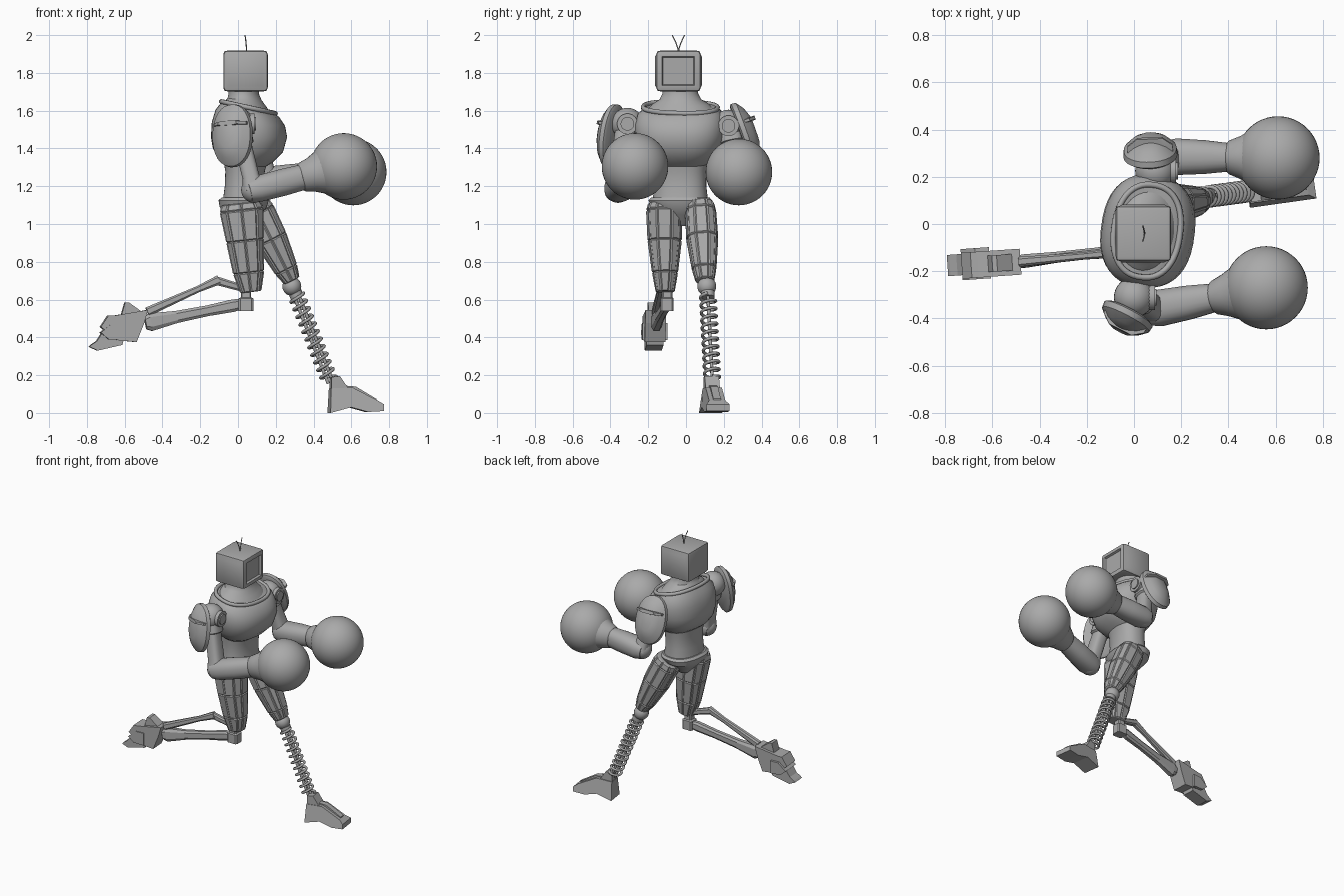
import bpy, bmesh
from math import sin, cos, pi, radians
from mathutils import Vector, Matrix

old = bpy.data.objects.get("Cube")
if old:
    bpy.data.objects.remove(old)

GREY = (0.4, 0.4, 0.4, 1)
mat = bpy.data.materials.new("plain grey")
mat.diffuse_color = GREY
mat.use_nodes = True
mat.node_tree.nodes["Principled BSDF"].inputs["Base Color"].default_value = GREY


def finish(name, bm, smooth=True):
    bmesh.ops.recalc_face_normals(bm, faces=bm.faces[:])
    me = bpy.data.meshes.new(name)
    bm.to_mesh(me)
    bm.free()
    me.materials.append(mat)
    ob = bpy.data.objects.new(name, me)
    bpy.context.collection.objects.link(ob)
    if smooth:
        bpy.ops.object.select_all(action='DESELECT')
        ob.select_set(True)
        bpy.context.view_layer.objects.active = ob
        bpy.ops.object.shade_smooth_by_angle(angle=radians(35))
    return ob


def skin(bm, rings):
    """Join rings of points into a closed tube; return the side faces."""
    vs = [[bm.verts.new(p) for p in r] for r in rings]
    n = len(vs[0])
    sides = [bm.faces.new((a[i], a[(i + 1) % n], b[(i + 1) % n], b[i]))
             for a, b in zip(vs, vs[1:]) for i in range(n)]
    bm.faces.new(vs[0][::-1])
    bm.faces.new(vs[-1])
    return sides


def oval(w, d, n, power=2):
    """Points of a superellipse, half sizes w and d."""
    def s(v):
        return (abs(v) ** (2 / power)) * (1 if v > 0 else -1)
    return [(w * s(cos(a)), d * s(sin(a))) for a in (2 * pi * (i + .5) / n for i in range(n))]


def body(name, sections, power=2.4, n=40, yaw=-8):
    """Upright loft; sections are z, x_min, x_max, y_centre, y_half, forward dip."""
    rings = []
    for z, x0, x1, cy, hy, dip in sections:
        mid, half = (x0 + x1) / 2, (x1 - x0) / 2
        turn = Matrix.Rotation(radians(yaw), 2)
        ring = []
        for p in oval(half, hy, n, power):
            q = turn @ Vector(p)
            ring.append((mid + q.x, cy + q.y, z - dip * p[0] / half))
        rings.append(ring)
    bm = bmesh.new()
    skin(bm, rings)
    return finish(name, bm)


def limb(name, a, b, sections, n=24, power=2, panels=False, side=(0, 1, 0), smooth=True):
    """Loft from a to b; sections are t, half depth, half width along side."""
    a, b = Vector(a), Vector(b)
    axis = (b - a).normalized()
    s = Vector(side)
    s = (s - axis * s.dot(axis)).normalized()
    f = s.cross(axis)
    rings = [[a.lerp(b, t) + f * u + s * v for u, v in oval(d, w, n, power)]
             for t, d, w in sections]
    bm = bmesh.new()
    faces = skin(bm, rings)
    if panels:
        bmesh.ops.recalc_face_normals(bm, faces=bm.faces[:])
        bmesh.ops.inset_individual(bm, faces=faces, thickness=.008, depth=.006)
    return finish(name, bm, smooth)


def rod(name, a, b, r, n=20):
    return limb(name, a, b, [(0, r, r), (1, r, r)], n)


def ball(name, c, r, seg=32):
    bm = bmesh.new()
    bmesh.ops.create_uvsphere(bm, u_segments=seg, v_segments=seg // 2, radius=r,
                              matrix=Matrix.Translation(c))
    return finish(name, bm)


def prism(name, outline, origin, half, yaw=0, taper=1.0, split=0.0):
    """Side outline in x,z pulled sideways; width shrinks above the split height."""
    bm = bmesh.new()
    rings = []
    for s in (-1, 1):
        rings.append([(x, s * half * (taper if z > split else 1), z) for x, z in outline])
    skin(bm, rings)
    bmesh.ops.transform(bm, verts=bm.verts, matrix=Matrix.Translation(origin)
                        @ Matrix.Rotation(radians(yaw), 4, 'Z'))
    return finish(name, bm, False)


def wire(name, pts, r, cyclic=False):
    cu = bpy.data.curves.new(name, 'CURVE')
    cu.dimensions = '3D'
    cu.bevel_depth, cu.bevel_resolution, cu.use_fill_caps = r, 2, True
    cu.materials.append(mat)
    sp = cu.splines.new('POLY')
    sp.points.add(len(pts) - 1)
    for p, q in zip(sp.points, pts):
        p.co = (*q, 1)
    sp.use_cyclic_u = cyclic
    sp.use_smooth = True
    ob = bpy.data.objects.new(name, cu)
    bpy.context.collection.objects.link(ob)


# Head: rounded box with recessed screen and side panels
bm = bmesh.new()
bmesh.ops.create_cube(bm, size=1, matrix=Matrix.Translation((.04, -.04, 1.81))
                      @ Matrix.Diagonal((.235, .235, .215, 1)))
bmesh.ops.bevel(bm, geom=bm.edges[:], offset=.02, segments=2, affect='EDGES', profile=.6)
bm.normal_update()
big = [f for f in bm.faces if f.calc_area() > .02]
front = [f for f in big if f.normal.x > .9]
sides = [f for f in big if abs(f.normal.y) > .9]
bmesh.ops.inset_individual(bm, faces=front, thickness=.016, depth=0)
bmesh.ops.inset_individual(bm, faces=front, thickness=.008, depth=-.014)
bmesh.ops.inset_individual(bm, faces=sides, thickness=.014, depth=.006)
finish("head", bm)
for s in (-1, 1):
    wire("antenna", [(.045 - .008 * t * t, -.04 + s * .033 * t ** 1.5, 1.91 + .09 * t)
                     for t in (0, .25, .5, .75, 1)], .003)

# Torso, neck, collar, waist and pelvis
body("chest", [(1.315, -.07, .14, -.03, .14, .015), (1.34, -.1, .18, -.03, .175, .015),
               (1.39, -.13, .235, -.03, .215, .01), (1.46, -.14, .257, -.03, .238, 0),
               (1.53, -.135, .245, -.03, .24, .01), (1.585, -.115, .215, -.03, .225, .02),
               (1.615, -.085, .19, -.03, .195, .03)])
turn = Matrix.Rotation(radians(-8), 2)
ring = [turn @ Vector(p) for p in oval(.14, .197, 48, 2.3)]
wire("collar", [(.055 + p.x, -.03 + p.y, 1.617 - .22 * p.x) for p in ring], .013, True)
body("neck", [(1.59, -.08, .185, -.03, .19, .025), (1.635, -.07, .15, -.03, .15, .015),
              (1.66, -.055, .125, -.03, .11, .005), (1.69, -.05, .11, -.03, .095, 0),
              (1.71, -.05, .11, -.03, .095, 0)], 2)
body("waist", [(1.11, -.08, .15, -.03, .148, 0), (1.2, -.068, .135, -.03, .138, 0),
               (1.28, -.065, .14, -.03, .138, 0), (1.36, -.08, .16, -.03, .15, 0)], 2.3)
body("pelvis", [(.99, .0, .07, -.025, .035, 0), (1.05, -.06, .12, -.025, .09, 0),
                (1.09, -.095, .15, -.03, .155, 0), (1.125, -.1, .16, -.03, .168, 0),
                (1.14, -.085, .15, -.03, .155, 0)], 2.4)

# Arms: shoulder joint, hub, shield, upper arm, forearm and round glove
ARMS = {
    "right": dict(sh=(0, -.31, 1.53), el=(.085, -.36, 1.18), gl=(.56, -.27, 1.305),
                  pad=(-.02, -.375, 1.465), nrm=(-.45, -.87, .12), root=(.02, -.2, 1.51)),
    "left": dict(sh=(.09, .225, 1.52), el=(.16, .285, 1.235), gl=(.61, .28, 1.275),
                 pad=(.07, .285, 1.475), nrm=(-.05, .93, .33), root=(.06, .1, 1.51)),
}
for side, p in ARMS.items():
    sh, el, gl, pad, nrm = (Vector(p[k]) for k in ("sh", "el", "gl", "pad", "nrm"))
    rod(side + "_shoulder_axle", p["root"], sh, .065)
    ball(side + "_shoulder_ball", sh, .085)
    rod(side + "_shoulder_hub", sh, sh + Vector((.088, 0, 0)), .055)
    rod(side + "_shoulder_cap", sh, sh + Vector((.096, 0, 0)), .036)
    limb(side + "_upper_arm", sh, el, [(0, .06, .06), (.3, .06, .06), (.32, .046, .05),
                                       (.8, .046, .055), (1, .06, .065)], 16, 3)
    ball(side + "_elbow", el, .068)
    aim = (gl - el).normalized()
    limb(side + "_forearm", el - aim * .03, gl, [(0, .058, .066), (.1, .07, .078),
         (.35, .072, .072), (.58, .068, .06)], 24, 2.3)
    limb(side + "_glove_cuff", el, gl, [(.52, .07, .062), (.54, .078, .072),
         (.64, .092, .09), (.78, .125, .125)], 28)
    ball(side + "_glove", gl, .176, 48)
    limb(side + "_shoulder_shield", pad, pad + nrm.normalized() * .085,
         [(0, .155, .1), (.1, .168, .115), (.4, .165, .112), (.75, .125, .08),
          (1, .07, .045)], 28, 2.2, side=(1, 0, 0))
    limb(side + "_shield_band", pad + Vector((0, 0, .06)), pad + Vector((0, 0, .06))
         + nrm.normalized() * .083, [(0, .012, .1), (.6, .012, .1), (1, .012, .055)],
         8, 4, side=(1, 0, 0))

# Faceted thighs with raised panels
limb("right_thigh", (.015, -.115, 1.11), (.068, -.11, .64),
     [(0, .1, .08), (.08, .115, .092), (.42, .098, .086), (.78, .08, .064), (1, .052, .045)],
     10, 2.6, panels=True, smooth=False)
limb("left_thigh", (.085, .075, 1.1), (.285, .1, .7),
     [(0, .08, .07), (.1, .09, .078), (.45, .085, .08), (.85, .06, .06), (1, .04, .045)],
     10, 2.6, panels=True, smooth=False)

# Right lower leg: knee, struts trailing backwards and folded foot
rod("right_knee_pin", (.105, -.14, .635), (.105, -.07, .635), .028)
limb("right_knee_block", (.042, -.1, .66), (.042, -.1, .54),
     [(0, .028, .028), (.4, .028, .028), (.45, .04, .036), (1, .04, .036)], 8, 6, smooth=False)
limb("right_shin", (.06, -.095, .585), (-.49, -.16, .475),
     [(0, .02, .022), (.15, .035, .024), (.4, .03, .022), (.7, .034, .024), (.95, .05, .03),
      (1, .035, .028)], 8, 3, smooth=False)
limb("right_upper_strut", (.06, -.1, .65), (-.115, -.125, .7),
     [(0, .018, .016), (1, .024, .018)], 8, 3, smooth=False)
limb("right_rear_strut", (-.1, -.125, .705), (-.48, -.16, .535),
     [(0, .026, .02), (.3, .018, .016), (1, .026, .022)], 8, 3, smooth=False)
rod("right_strut_joint", (-.115, -.15, .7), (-.115, -.1, .7), .033)
prism("right_ankle", [(-.1, .03), (.08, .06), (.06, -.01), (.02, -.11), (-.08, -.1),
                      (-.17, -.03), (-.13, .03)], (-.56, -.165, .485), .055, 4)
prism("right_heel_fin", [(-.04, .1), (-.02, .1), (.05, .05), (0, 0), (-.06, .03)],
      (-.56, -.165, .485), .035, 4)
prism("right_toe_plate", [(.06, .05), (0, .05), (-.06, .0), (-.02, -.035), (.06, -.04)],
      (-.67, -.168, .425), .066, 4)
prism("right_toe_tip", [(.09, .06), (-.03, .03), (-.075, -.04), (-.105, -.06), (-.115, -.07),
                        (-.07, -.09), (.06, -.06)], (-.675, -.168, .42), .045, 4)

# Left lower leg: knee joint, spring around rods, wedge foot
ball("left_knee", (.285, .11, .67), .05)
rod("left_knee_pin", (.285, .05, .67), (.285, .17, .67), .034)
top, low = Vector((.302, .115, .64)), Vector((.49, .14, .16))
axis = (low - top).normalized()
u = axis.cross(Vector((0, 1, 0))).normalized()
v = axis.cross(u)
STEPS, TURNS = 220, 11
wire("left_spring", [top.lerp(low, .04 + .92 * i / STEPS)
                     + (u * cos(2 * pi * TURNS * i / STEPS)
                        + v * sin(2 * pi * TURNS * i / STEPS)) * .04
                     for i in range(STEPS + 1)], .0085)
for k in (-1, 1):
    rod("left_shin_rod", top + u * k * .013, low + u * k * .013, .009, 12)
rod("left_spring_seat", top, top.lerp(low, .06), .036)
prism("left_ankle", [(0, .08), (0, .19), (.045, .195), (.09, .13), (.08, .08)],
      (.49, .13, 0), .038, 8)
prism("left_foot", [(0, 0), (.005, .13), (.12, .135), (.255, .065), (.285, .045), (.285, .01),
                    (.2, .005), (.11, .03)], (.482, .13, .0), .062, 8, .7, .06)
prism("left_foot_ridge", [(.05, .1), (.08, .145), (.14, .14), (.25, .075), (.25, .05)],
      (.482, .13, 0), .02, 8)
